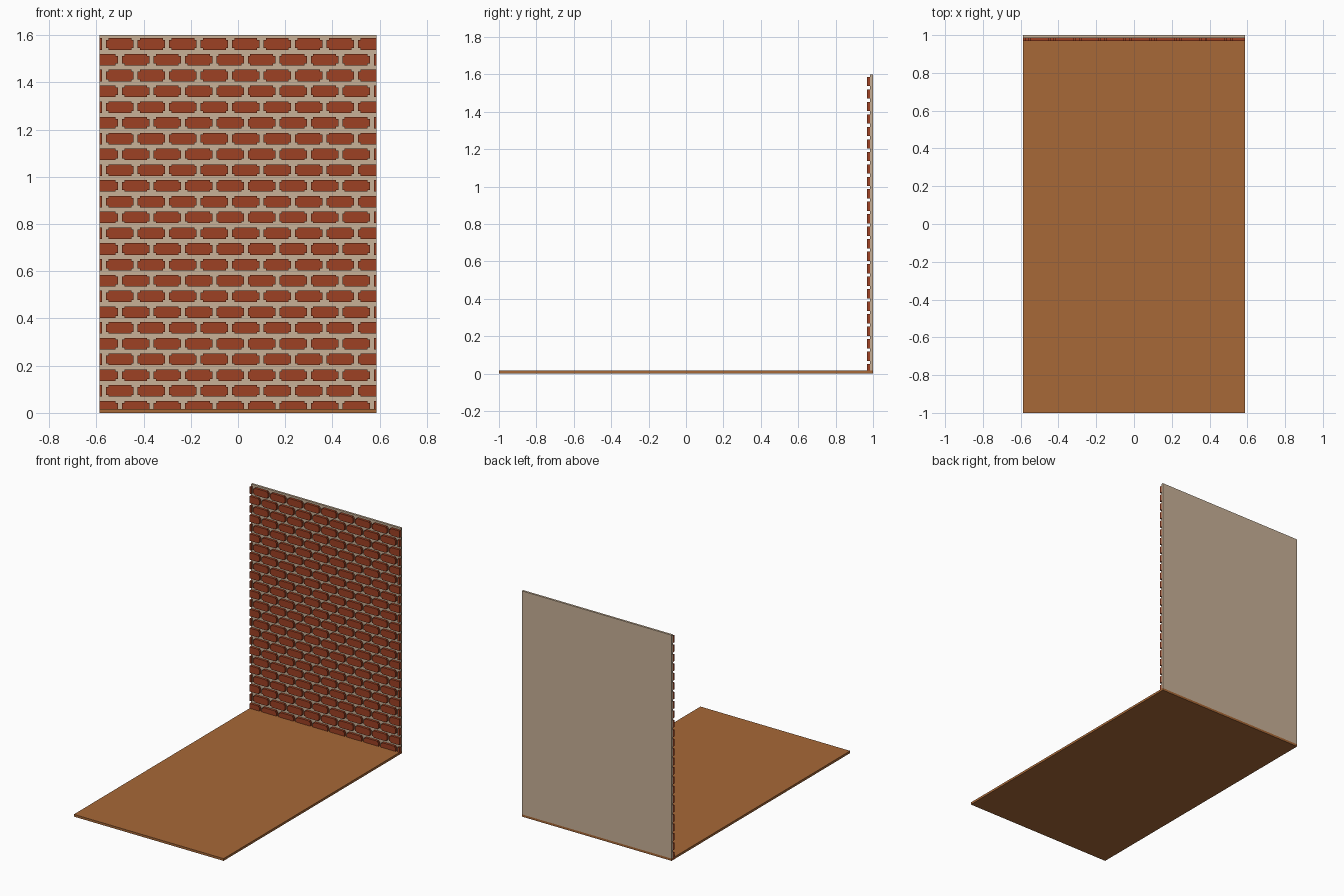
import bpy, bmesh

if "Cube" in bpy.data.objects:
    bpy.data.objects.remove(bpy.data.objects["Cube"])

HALF_W = 0.587          # half width of floor and wall
FLOOR_T = 0.016         # floor thickness
WALL_Y = 0.985          # front face of the wall backing
PITCH_X, PITCH_Z = 0.13333, 0.0668
GAP, BRICK_H, ROWS = 0.017, 0.049, 24


def material(name, rgb):
    m = bpy.data.materials.new(name)
    m.diffuse_color = (*rgb, 1.0)
    m.use_nodes = True
    m.node_tree.nodes["Principled BSDF"].inputs["Base Color"].default_value = m.diffuse_color
    return m


def finish(bm, name, mat):
    bmesh.ops.recalc_face_normals(bm, faces=bm.faces)
    me = bpy.data.meshes.new(name)
    bm.to_mesh(me)
    bm.free()
    me.materials.append(mat)
    ob = bpy.data.objects.new(name, me)
    bpy.context.collection.objects.link(ob)
    return ob


def box(name, lo, hi, mat):
    bm = bmesh.new()
    bmesh.ops.create_cube(bm, size=1)
    for v in bm.verts:
        for i in range(3):
            v.co[i] = hi[i] if v.co[i] > 0 else lo[i]
    return finish(bm, name, mat)


def add_brick(bm, x0, x1, z0, z1, notch_l, notch_r):
    """Brick block with small stepped corners, extruded in depth."""
    nx, nz = 0.010, 0.008
    pts = []
    if notch_l:
        pts += [(x0, z1 - nz), (x0, z0 + nz), (x0 + nx, z0 + nz), (x0 + nx, z0)]
    else:
        pts += [(x0, z1), (x0, z0)]
    if notch_r:
        pts += [(x1 - nx, z0), (x1 - nx, z0 + nz), (x1, z0 + nz),
                (x1, z1 - nz), (x1 - nx, z1 - nz), (x1 - nx, z1)]
    else:
        pts += [(x1, z0), (x1, z1)]
    if notch_l:
        pts += [(x0 + nx, z1), (x0 + nx, z1 - nz)]
    face = bm.faces.new([bm.verts.new((x, 0.968, z)) for x, z in pts])
    ext = bmesh.ops.extrude_face_region(bm, geom=[face])
    new = [g for g in ext["geom"] if isinstance(g, bmesh.types.BMVert)]
    bmesh.ops.translate(bm, verts=new, vec=(0, WALL_Y - 0.968, 0))


wood = material("warm wood", (0.39, 0.138, 0.038))
mortar = material("beige mortar", (0.58, 0.44, 0.31))
red = material("brick red", (0.34, 0.053, 0.017))

# Floor slab and mortar backing wall
box("floor", (-HALF_W, -1, 0), (HALF_W, 1, FLOOR_T), wood)
box("wall_backing", (-HALF_W, WALL_Y, FLOOR_T), (HALF_W, 1, 1.6), mortar)

# Running-bond bricks, trimmed at the wall ends
bm = bmesh.new()
for row in range(ROWS):
    z1 = 1.587 - row * PITCH_Z
    z0 = max(z1 - BRICK_H, 0.003)
    first = -0.5667 - PITCH_X + (PITCH_X / 2 if row % 2 else 0)
    for k in range(11):
        x0 = first + k * PITCH_X + GAP / 2
        x1 = x0 + PITCH_X - GAP
        a, b = max(x0, -HALF_W), min(x1, HALF_W)
        if b - a < 0.004:
            continue
        wide = b - a > 0.025
        add_brick(bm, a, b, z0, z1, wide and a == x0, wide and b == x1)
finish(bm, "bricks", red)
